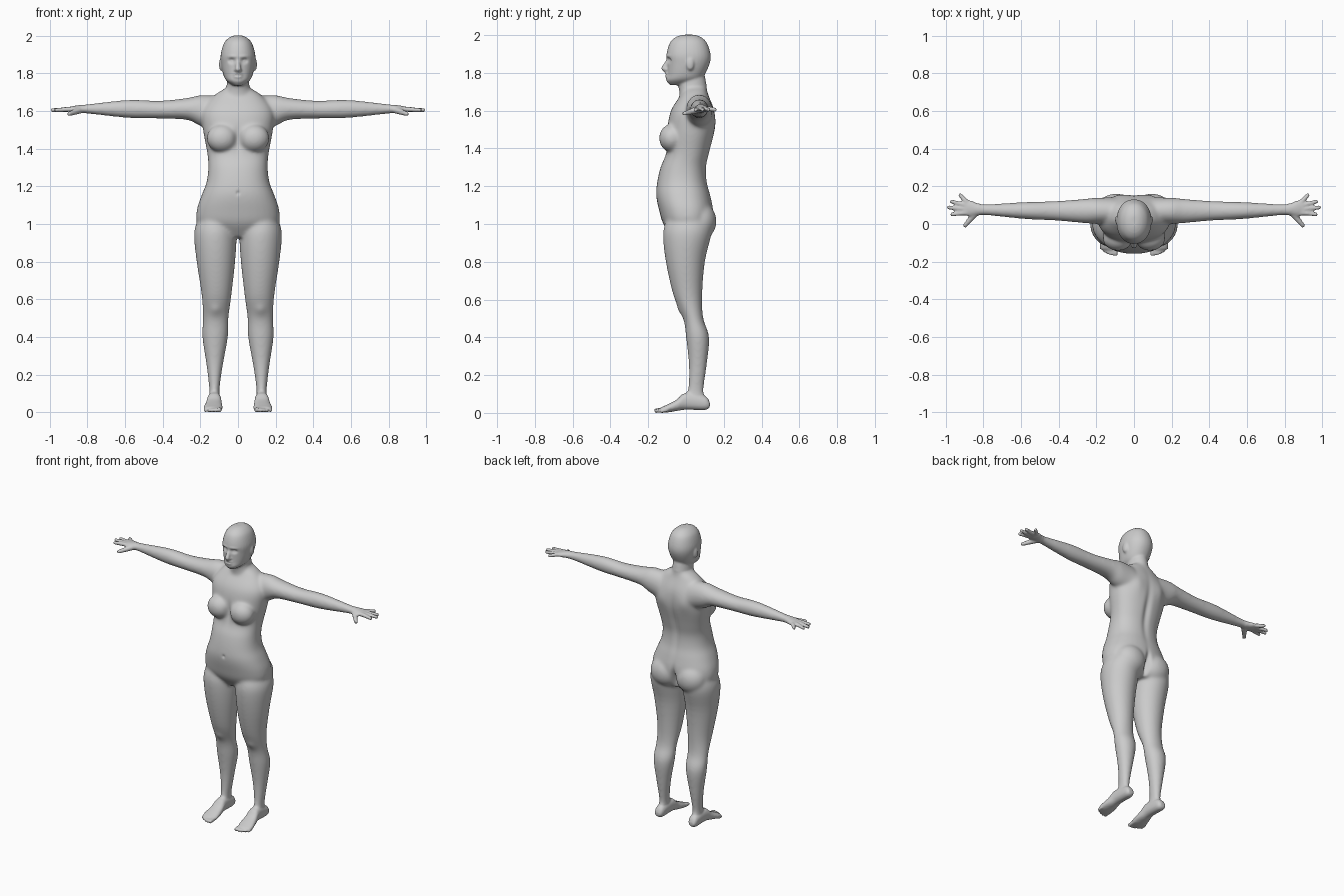
import bpy
import bmesh
import math
from mathutils import Matrix, Vector

SIDES = 32
STEPS = 4
VOXEL = .006

default_cube = bpy.data.objects.get("Cube")
if default_cube:
    bpy.data.objects.remove(default_cube, do_unlink=True)

bm = bmesh.new()


def refine(rows):
    """Smoothly interpolate between the given cross-sections."""
    result = []
    last = len(rows) - 1
    for i in range(last):
        before, start = rows[max(i - 1, 0)], rows[i]
        end, after = rows[i + 1], rows[min(i + 2, last)]
        for step in range(STEPS):
            t = step / STEPS
            result.append([
                b + t / 2 * (c - a + t * (2 * a - 5 * b + 4 * c - d + t * (3 * (b - c) + d - a)))
                for a, b, c, d in zip(before, start, end, after)])
    result.append(rows[last])
    return result


def rounded(low, high, value, power):
    """Place a value from -1 to 1 between two limits along a squared-off ellipse."""
    shaped = math.copysign(abs(value) ** (2 / power), value)
    return (low + high) / 2 + (high - low) / 2 * shaped


def both_sides(mirror):
    return (1, -1) if mirror else (1,)


def loft(rows, axis, power=2, mirror=False):
    """Closed tube along an axis; rows hold position, then the limits on the other two axes."""
    for side in both_sides(mirror):
        rings = []
        for position, a_low, a_high, b_low, b_high in refine(rows):
            ring = []
            for k in range(SIDES):
                angle = math.tau * k / SIDES
                point = [rounded(a_low, a_high, math.cos(angle), power),
                         rounded(b_low, b_high, math.sin(angle), power)]
                point.insert("xyz".index(axis), position)
                point[0] *= side
                ring.append(bm.verts.new(point))
            rings.append(ring)
        for lower, upper in zip(rings, rings[1:]):
            for k in range(SIDES):
                following = (k + 1) % SIDES
                bm.faces.new((lower[k], lower[following], upper[following], upper[k]))
        bm.faces.new(rings[0])
        bm.faces.new(rings[-1])


def centred(rows):
    """Expand height, half width, front, back into full limits."""
    return [(z, -half, half, front, back) for z, half, front, back in rows]


def ball(centre, radii, mirror=False):
    for side in both_sides(mirror):
        x, y, z = centre
        place = Matrix.Translation((x * side, y, z))
        bmesh.ops.create_uvsphere(bm, u_segments=24, v_segments=16, radius=1,
                                  matrix=place @ Matrix.Diagonal((*radii, 1)))


def taper(start, end, start_radius, end_radius, mirror=False):
    for side in both_sides(mirror):
        a, b = (Vector((x * side, y, z)) for x, y, z in (start, end))
        turn = (b - a).to_track_quat('Z', 'Y').to_matrix().to_4x4()
        bmesh.ops.create_cone(bm, cap_ends=True, segments=16, radius1=start_radius,
                              radius2=end_radius, depth=(b - a).length,
                              matrix=Matrix.Translation((a + b) / 2) @ turn)


# Torso with breasts and buttocks
loft(centred([
    (.93, .1, -.07, .1), (1, .21, -.12, .135), (1.07, .22, -.142, .145),
    (1.15, .195, -.158, .13), (1.22, .168, -.153, .112), (1.3, .158, -.135, .108),
    (1.38, .164, -.105, .125), (1.5, .186, -.1, .153), (1.6, .19, -.08, .15),
    (1.68, .13, -.03, .12), (1.72, .07, -.01, .105)]), "z", power=2.3)
ball((.085, -.075, 1.455), (.082, .068, .075), mirror=True)
ball((.095, .075, 1.015), (.105, .087, .1), mirror=True)

# Neck
loft(centred([
    (1.62, .1, -.03, .12), (1.69, .075, -.035, .115), (1.74, .06, -.04, .108),
    (1.83, .055, -.04, .09)]), "z")

# Head
loft(centred([
    (2.002, .02, -.015, .045), (1.99, .048, -.053, .078), (1.96, .075, -.085, .11),
    (1.9, .092, -.103, .13), (1.85, .09, -.1, .126), (1.79, .077, -.1, .098),
    (1.76, .06, -.105, .075), (1.735, .025, -.085, .02)]), "z", power=2.15)

# Nose, lips and ears
taper((0, -.092, 1.875), (0, -.118, 1.82), .008, .016)
ball((0, -.118, 1.822), (.014, .014, .012))
ball((.011, -.106, 1.818), (.01, .012, .009), mirror=True)
for lip_height in (1.796, 1.782):
    ball((0, -.1, lip_height), (.024, .012, .008))
ball((.09, .022, 1.848), (.011, .021, .034), mirror=True)

# Legs
loft([
    (1.03, .03, .21, -.1, .13), (.95, .008, .234, -.122, .135), (.8, .015, .22, -.107, .1),
    (.62, .035, .193, -.066, .086), (.5, .05, .187, -.015, .092), (.4, .053, .19, 0, .123),
    (.25, .08, .168, .015, .11), (.12, .098, .153, .01, .094), (.05, .097, .156, -.01, .108)],
    "z", mirror=True)

# Feet
loft([
    (.126, .11, .147, .03, .055), (.1, .095, .158, .015, .09), (0, .09, .163, .017, .108),
    (-.05, .085, .173, .01, .07), (-.1, .082, .183, .002, .044), (-.135, .088, .178, 0, .028)],
    "y", power=2.3, mirror=True)

# Toes, shrinking outwards along a curve
for toe in range(5):
    x = .098 + .019 * toe
    radius = .013 - .001 * toe
    taper((x, -.1, radius + .005), (x, -.168 + .002 * toe ** 2, radius - .002),
          radius, radius - .001, mirror=True)

# Arms and palms
loft([
    (.1, 0, .14, 1.49, 1.68), (.2, 0, .14, 1.52, 1.685), (.27, .005, .133, 1.553, 1.67),
    (.42, .018, .122, 1.56, 1.655), (.58, .026, .117, 1.563, 1.66),
    (.8, .047, .106, 1.586, 1.637), (.87, .04, .126, 1.592, 1.628),
    (.91, .048, .12, 1.6, 1.618)], "x", mirror=True)

# Fingers spread from the knuckles, and thumbs
for finger, (tip_x, tip_y) in enumerate(((.976, .05), (.995, .089), (.978, .122), (.93, .16))):
    knuckle = (.89, .06 + .019 * finger, 1.61)
    taper(knuckle, (tip_x, tip_y, 1.605), .014, .01, mirror=True)
taper((.84, .06, 1.605), (.903, -.014, 1.583), .019, .011, mirror=True)

# Fuse everything into one continuous skin
bmesh.ops.recalc_face_normals(bm, faces=bm.faces[:])
source = bpy.data.meshes.new("body_parts")
bm.to_mesh(source)
bm.free()
body = bpy.data.objects.new("body", source)
bpy.context.collection.objects.link(body)
skin = body.modifiers.new("skin", 'REMESH')
skin.mode = 'VOXEL'
skin.voxel_size = VOXEL
graph = bpy.context.evaluated_depsgraph_get()
fused = bpy.data.meshes.new_from_object(body.evaluated_get(graph))
body.modifiers.clear()
body.data = fused
bpy.data.meshes.remove(source)
fused.name = "body"

# Relax the broad forms strongly, and the small forms lightly
bm = bmesh.new()
bm.from_mesh(fused)
broad = [v for v in bm.verts if abs(v.co.x) < .82 and .1 < v.co.z < 1.73]
for verts, passes in ((bm.verts[:], 3), (broad, 18)):
    for _ in range(passes):
        bmesh.ops.smooth_vert(bm, verts=verts, factor=.5, use_axis_x=True,
                              use_axis_y=True, use_axis_z=True)

# Soft dents and swellings: centre, reach, and shift along y
features = {
    "eye_socket": ((.034, -.1, 1.868), (.017, .04, .012), .016),
    "eyeball": ((.034, -.1, 1.866), (.009, .04, .005), -.007),
    "brow": ((.032, -.1, 1.89), (.025, .04, .007), -.004),
    "mouth": ((0, -.11, 1.789), (.022, .03, .003), .006),
    "navel": ((0, -.16, 1.165), (.008, .03, .01), .008),
    "cleavage": ((0, -.12, 1.45), (.018, .04, .06), .012),
    "spine": ((0, .13, 1.38), (.022, .06, .17), -.012),
    "cleft": ((0, .15, .99), (.016, .06, .07), -.035),
    "shoulder_blade": ((.09, .15, 1.54), (.045, .04, .06), .008),
    "kneecap": ((.12, -.045, .54), (.03, .04, .03), -.008),
}
for vert in bm.verts:
    here = (abs(vert.co.x), vert.co.y, vert.co.z)
    for centre, reach, shift in features.values():
        far = sum(((p - c) / r) ** 2 for p, c, r in zip(here, centre, reach))
        vert.co.y += shift * math.exp(-far)
bm.to_mesh(fused)
bm.free()
fused.shade_smooth()

# Plain grey finish
grey = bpy.data.materials.new("plain_grey")
grey.use_nodes = True
colour = (.6, .6, .6, 1)
grey.diffuse_color = colour
grey.node_tree.nodes["Principled BSDF"].inputs["Base Color"].default_value = colour
fused.materials.clear()
fused.materials.append(grey)
